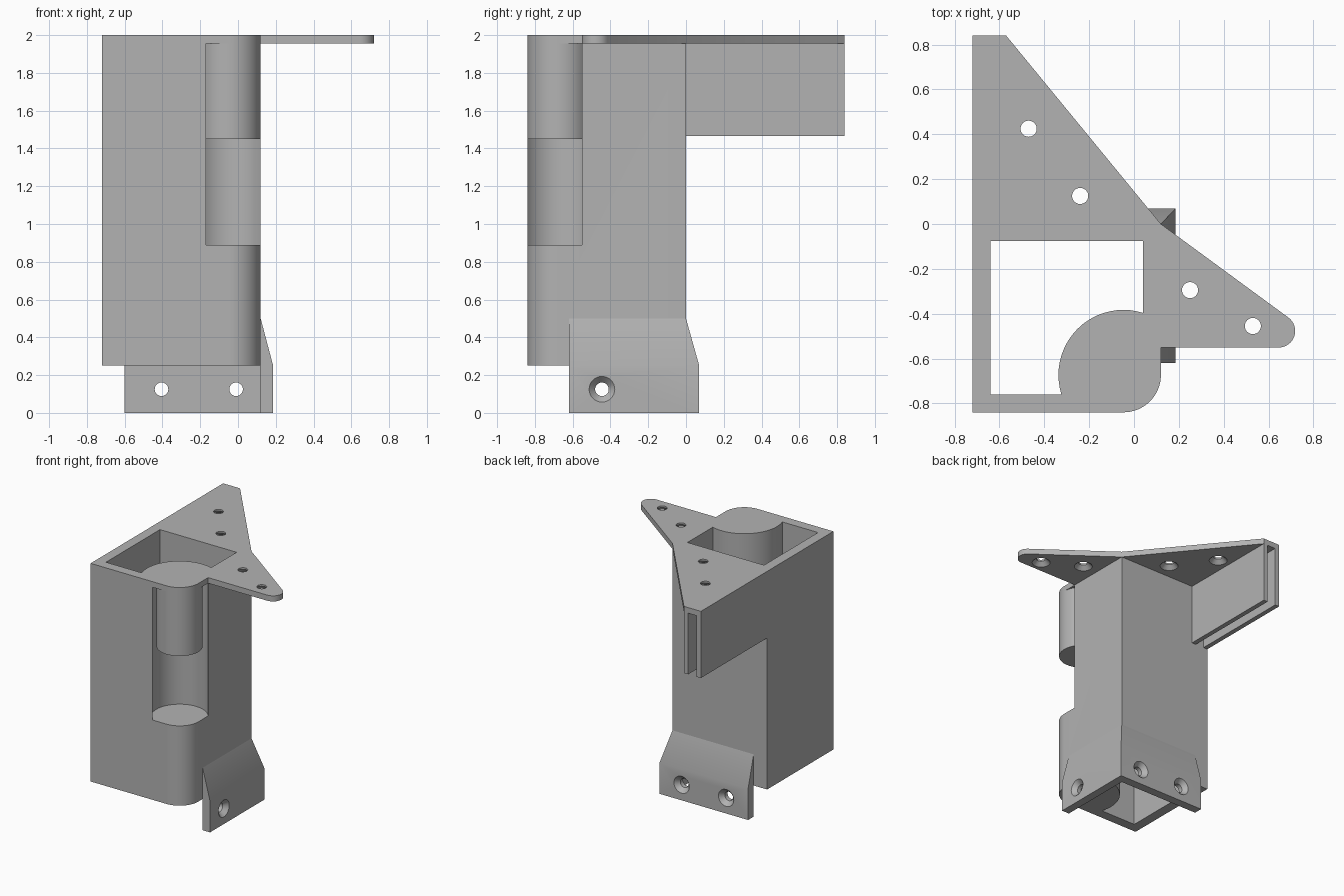
import bpy
import bmesh
from math import cos, sin, radians
from mathutils import Matrix, Vector

if "Cube" in bpy.data.objects:
    bpy.data.objects.remove(bpy.data.objects["Cube"], do_unlink=True)

grey = bpy.data.materials.new("plain grey")
grey.use_nodes = True
COLOUR = (0.45, 0.45, 0.45, 1)
grey.diffuse_color = COLOUR
grey.node_tree.nodes["Principled BSDF"].inputs["Base Color"].default_value = COLOUR

# Shared dimensions
LEFT, RIGHT, FRONT, BACK = -0.72, 0.12, -0.84, 0.0
BASE, DECK, TOP = 0.25, 1.955, 2.0
PIN = Vector((-0.047, -0.673))
PIN_R = RIGHT - PIN.x


def make(name, bm):
    bmesh.ops.recalc_face_normals(bm, faces=bm.faces)
    mesh = bpy.data.meshes.new(name)
    bm.to_mesh(mesh)
    bm.free()
    mesh.materials.append(grey)
    obj = bpy.data.objects.new(name, mesh)
    bpy.context.scene.collection.objects.link(obj)
    return obj


def loft(name, rings):
    """Closed solid through rings of equal point count."""
    bm = bmesh.new()
    loops = [[bm.verts.new(p) for p in ring] for ring in rings]
    bm.faces.new(loops[0])
    bm.faces.new(loops[-1])
    for a, b in zip(loops, loops[1:]):
        for i in range(len(a)):
            j = (i + 1) % len(a)
            bm.faces.new((a[i], a[j], b[j], b[i]))
    return make(name, bm)


def prism(name, outline, z0, z1):
    return loft(name, [[(x, y, z) for x, y in outline] for z in (z0, z1)])


def rect(x0, x1, y0, y1):
    return [(x0, y0), (x1, y0), (x1, y1), (x0, y1)]


def arc(centre, r, start, end, steps=16):
    angles = [radians(start + (end - start) * i / steps) for i in range(steps + 1)]
    return [(centre[0] + r * cos(a), centre[1] + r * sin(a)) for a in angles]


def cylinder(name, r, z0, z1):
    return prism(name, arc(PIN, r, 0, 360, 64)[:-1], z0, z1)


def screw_cutter(point, direction, depth):
    """Through hole with a countersink that opens at the given surface point."""
    turn = Vector(direction).to_track_quat("Z", "Y").to_matrix().to_4x4()
    place = Matrix.Translation(point) @ turn
    stations = ((0.036, -0.1 - depth), (0.036, -depth), (0.068, 0), (0.068, 0.02))
    rings = [[place @ Vector((x, y, z)) for x, y in arc((0, 0), r, 0, 360, 32)[:-1]]
             for r, z in stations]
    return loft("screw_cutter", rings)


def cut(obj, *cutters):
    for cutter in cutters:
        cutter.hide_render = True
        mod = obj.modifiers.new("cut", "BOOLEAN")
        mod.operation, mod.solver, mod.object = "DIFFERENCE", "EXACT", cutter
    bpy.context.view_layer.update()
    graph = bpy.context.evaluated_depsgraph_get()
    mesh = bpy.data.meshes.new_from_object(obj.evaluated_get(graph))
    obj.modifiers.clear()
    obj.data = mesh


# Square pocket, leaving a round boss in its corner
pocket = prism("pocket_cutter", rect(-0.64, 0.04, -0.76, -0.075), -0.1, 2.1)
boss = cylinder("boss_cutter", 0.29, -0.2, 2.2)
cut(pocket, boss)

# Housing with one rounded corner and a recess in the boss
corner = arc(PIN, PIN_R, -90, 0)
housing = prism("housing", [(LEFT, FRONT), *corner, (RIGHT, BACK), (LEFT, BACK)], BASE, DECK)
recess = cylinder("recess_cutter", 0.207, 0.89, 2.1)
cut(housing, pocket, recess)
pin = cylinder("hanging_pin", PIN_R, 1.45, DECK)

# Top plate with two triangular ears and four screw holes
tip = arc((0.645, -0.477), 0.074, -90, 54)
plate = prism("top_plate", [(LEFT, FRONT), *corner, (RIGHT, -0.551), *tip,
                            (RIGHT, BACK), (-0.57, 0.84), (LEFT, 0.84)], DECK, TOP)
plate_screws = [screw_cutter((x, y, DECK), (0, 0, -1), 0.032) for x, y in
                ((-0.47, 0.425), (-0.24, 0.125), (0.25, -0.295), (0.53, -0.455))]
cut(plate, pocket, *plate_screws)

# Pair of rails under the rear ear
rails = [prism(name, rect(x, x + 0.038, BACK, 0.84), 1.465, DECK)
         for name, x in (("outer_rail", LEFT), ("inner_rail", -0.608))]

# Corner skirt with a tapered top and three screw holes
wide, narrow = rect(-0.6, 0.186, -0.62, 0.07), rect(-0.6, RIGHT, -0.62, BACK)
skirt = loft("mounting_skirt", [[(x, y, z) for x, y in ring] for ring, z in
                                ((wide, 0), (wide, BASE), (narrow, 0.5))])
inside = prism("skirt_cutter", rect(-1, RIGHT, -1, BACK), -0.1, 0.6)
skirt_screws = [screw_cutter((x, 0.07, 0.125), (0, 1, 0), 0.035) for x in (-0.405, -0.01)]
skirt_screws.append(screw_cutter((0.186, -0.445, 0.125), (1, 0, 0), 0.035))
cut(skirt, inside, *skirt_screws)

for cutter in (pocket, boss, recess, inside, *plate_screws, *skirt_screws):
    bpy.data.objects.remove(cutter, do_unlink=True)

# Smooth the round walls and keep the edges sharp
for obj in (housing, pin, plate, skirt, *rails):
    bpy.ops.object.select_all(action="DESELECT")
    obj.select_set(True)
    bpy.context.view_layer.objects.active = obj
    bpy.ops.object.shade_smooth_by_angle(angle=radians(30))
